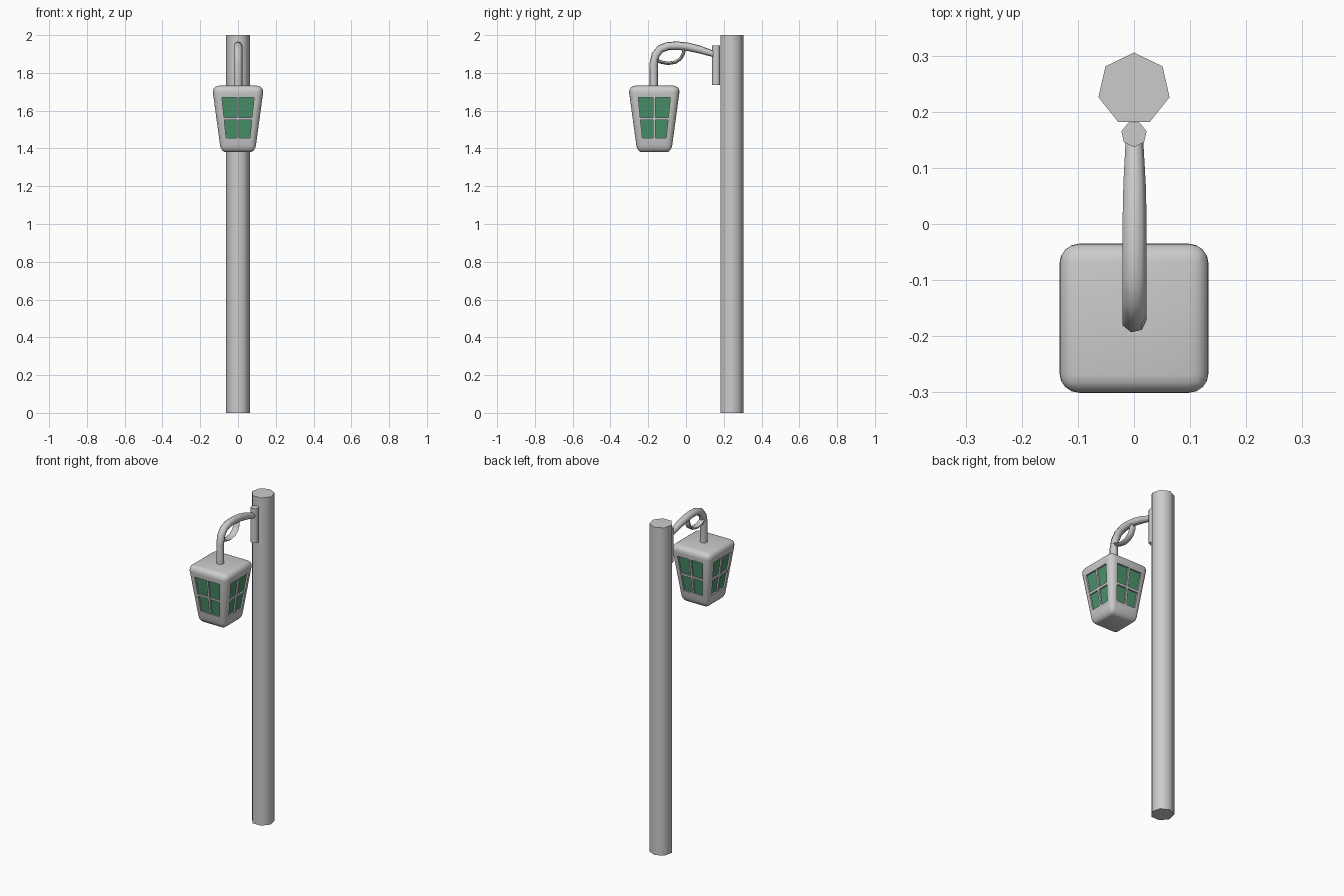
import bpy, bmesh, math
from mathutils import Vector, Matrix

if "Cube" in bpy.data.objects:
    bpy.data.objects.remove(bpy.data.objects["Cube"])

LAMP_Y = -0.168
Z0, Z1 = 1.38, 1.732        # lantern bottom / top
W0, W1 = 0.090, 0.138       # lantern half widths there


def finish(name, bm, angle=60, mat=None):
    bmesh.ops.recalc_face_normals(bm, faces=bm.faces)
    me = bpy.data.meshes.new(name)
    bm.to_mesh(me)
    bm.free()
    ob = bpy.data.objects.new(name, me)
    bpy.context.collection.objects.link(ob)
    if mat:
        me.materials.append(mat)
    bpy.ops.object.select_all(action='DESELECT')
    ob.select_set(True)
    bpy.context.view_layer.objects.active = ob
    bpy.ops.object.shade_smooth_by_angle(angle=math.radians(angle))
    return ob


def loft(bm, rings):
    vs = [[bm.verts.new(p) for p in r] for r in rings]
    n = len(vs[0])
    for a, b in zip(vs, vs[1:]):
        for i in range(n):
            bm.faces.new((a[i], a[(i + 1) % n], b[(i + 1) % n], b[i]))
    bm.faces.new(vs[0][::-1])
    bm.faces.new(vs[-1])


def prism(name, y, r, z0, z1, start):
    # seven-sided upright column
    ang = [start + i * math.tau / 7 for i in range(7)]
    bm = bmesh.new()
    loft(bm, [[(r * math.cos(a), y + r * math.sin(a), z) for a in ang] for z in (z0, z1)])
    return finish(name, bm)


def tube(name, path, rx_scale=1.0):
    # seven-sided tube along (y, z, radius) points
    pts = [Vector((0, y, z)) for y, z, _ in path]
    rings = []
    for i, p in enumerate(pts):
        t = (pts[min(i + 1, len(pts) - 1)] - pts[max(i - 1, 0)]).normalized()
        nrm = Vector((0, -t.z, t.y))
        r = path[i][2]
        rings.append([p + Vector((r * rx_scale * math.cos(a), 0, 0)) + nrm * r * math.sin(a)
                      for a in (k * math.tau / 7 for k in range(7))])
    bm = bmesh.new()
    loft(bm, rings)
    return finish(name, bm)


def half_width(z):
    return W0 + (W1 - W0) * (z - Z0) / (Z1 - Z0)


def side_point(side, u, z, depth):
    # point on a sloping lantern side, sunk inwards by depth
    p = Vector((u, -(half_width(z) - depth), z))
    return Matrix.Rotation(side * math.pi / 2, 3, 'Z') @ p + Vector((0, LAMP_Y, 0))


def slab(bm, side, bottom, top, d0, d1):
    # block on a side: bottom / top are (u0, u1, z)
    rings = []
    for d in (d0, d1):
        rings.append([side_point(side, u, z, d) for u, z in (
            (bottom[0], bottom[2]), (bottom[1], bottom[2]), (top[1], top[2]), (top[0], top[2]))])
    loft(bm, rings)


# Post and wall plate
prism("post", 0.2405, 0.065, 0, 2.0, math.pi / 2)
prism("mounting_plate", 0.16, 0.023, 1.735, 1.945, -math.pi / 2)

# Curved arm and its scroll
tube("arm", [(-0.171, 1.715, .0225), (-0.171, 1.85, .0225), (-0.161, 1.895, .0225),
             (-0.135, 1.927, .0225), (-0.095, 1.942, .0225), (-0.045, 1.944, .0225),
             (0.01, 1.938, .0225), (0.07, 1.924, .021), (0.14, 1.902, .017), (0.16, 1.895, .016)])
tube("scroll", [(-0.165, 1.875, .008), (-0.135, 1.858, .009), (-0.095, 1.850, .009),
                (-0.055, 1.857, .009), (-0.027, 1.877, .009), (-0.013, 1.905, .009),
                (-0.008, 1.935, .008)], 2.2)

# Lantern body: rounded tapered box with a sunk window on each side
bm = bmesh.new()
bmesh.ops.create_cube(bm, size=1)
for v in bm.verts:
    v.co = (v.co.x * 2 * W1, v.co.y * 2 * W1, v.co.z * (Z1 - Z0) + (Z0 + Z1) / 2)
bmesh.ops.bevel(bm, geom=bm.edges[:], offset=0.037, segments=4, profile=0.5, affect='EDGES')
for v in bm.verts:
    s = half_width(v.co.z) / W1
    v.co = (v.co.x * s, v.co.y * s + LAMP_Y, v.co.z)
bm.normal_update()
sides = [f for f in sorted(bm.faces, key=lambda f: -f.calc_area())
         if abs(f.normal.z) < 0.5][:4]
bmesh.ops.inset_individual(bm, faces=sides, thickness=0.012)
UB, UT, ZB, ZT = 0.063, 0.085, 1.455, 1.67   # window outline


def shape_window(depth):
    for f in sides:
        c = f.calc_center_median() - Vector((0, LAMP_Y, 0))
        side = round((math.atan2(c.y, c.x) + math.pi / 2) / (math.pi / 2))
        back = Matrix.Rotation(-side * math.pi / 2, 3, 'Z')
        for v in f.verts:
            q = back @ (v.co - Vector((0, LAMP_Y, 0)))
            top = q.z > c.z
            u = math.copysign(UT if top else UB, q.x)
            v.co = side_point(side, u, ZT if top else ZB, depth)


shape_window(0)
bmesh.ops.inset_individual(bm, faces=sides, thickness=0.002)
shape_window(0.014)
finish("lantern_body", bm, 40)

# Green glass and crossed window bars
green = bpy.data.materials.new("green_glass")
green.diffuse_color = (0.07, 0.30, 0.15, 1)
green.use_nodes = True
green.node_tree.nodes["Principled BSDF"].inputs["Base Color"].default_value = green.diffuse_color
glass, bars = bmesh.new(), bmesh.new()
ZM = 1.557
UM = UB + (UT - UB) * (ZM - ZB) / (ZT - ZB)
for s in range(4):
    slab(glass, s, (-UB, UB, ZB), (-UT, UT, ZT), 0.010, 0.016)
    slab(bars, s, (-.006, .006, ZB), (-.006, .006, ZT), 0.001, 0.015)
    slab(bars, s, (-UM, UM, ZM - .007), (-UM, UM, ZM + .007), 0.0015, 0.015)
finish("window_glass", glass, 30, green)
finish("window_bars", bars, 30)
